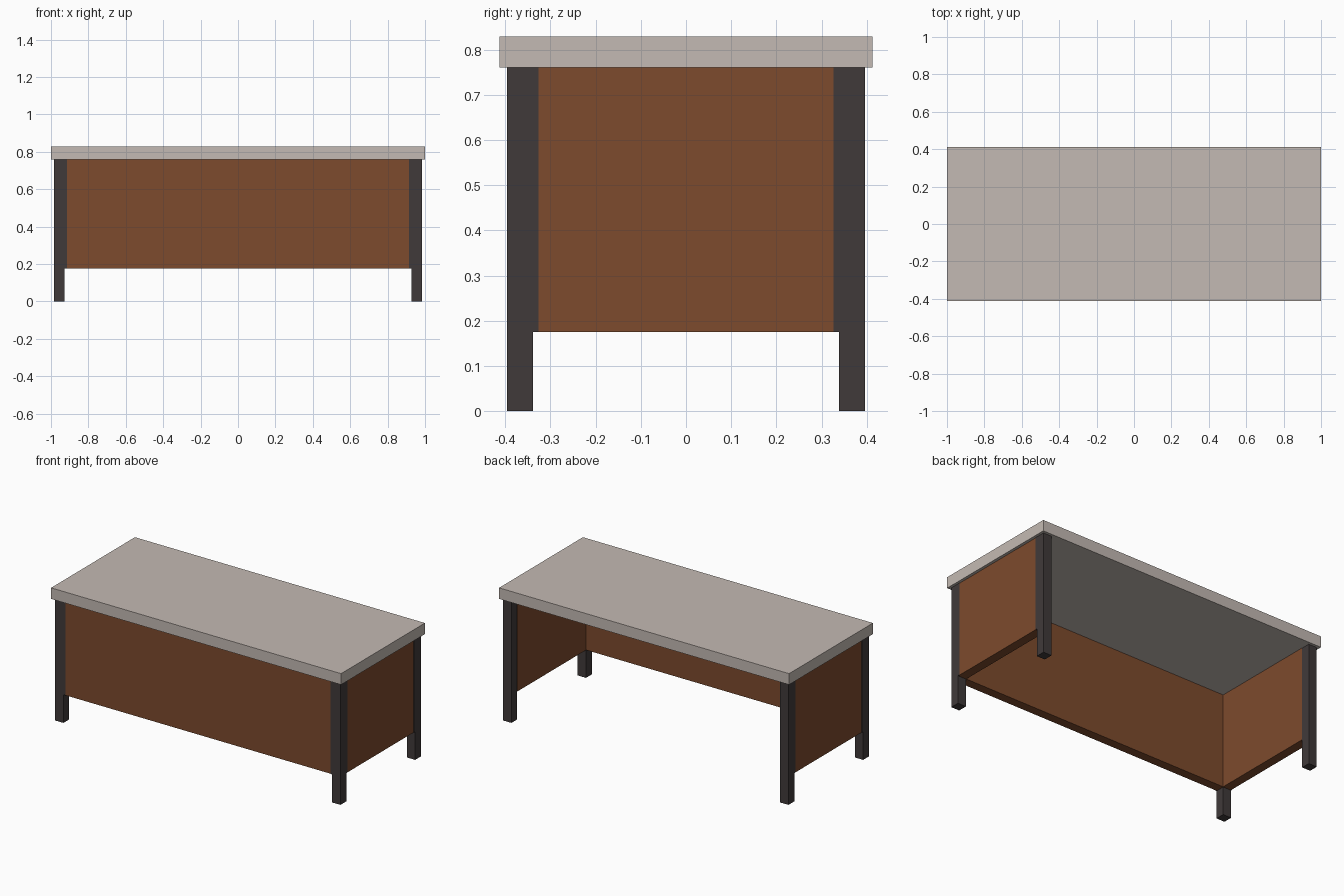
import bpy

if "Cube" in bpy.data.objects:
    bpy.data.objects.remove(bpy.data.objects["Cube"])


def material(name, rgb):
    m = bpy.data.materials.new(name)
    m.diffuse_color = (*rgb, 1.0)
    m.use_nodes = True
    m.node_tree.nodes["Principled BSDF"].inputs["Base Color"].default_value = m.diffuse_color
    return m


STONE = material("pale_taupe", (0.552, 0.491, 0.451))
WOOD = material("brown_wood", (0.205, 0.069, 0.026))
METAL = material("dark_grey", (0.051, 0.042, 0.042))


def box(name, lo, hi, mat):
    """Axis-aligned box between two corners."""
    bpy.ops.mesh.primitive_cube_add(
        size=1, location=[(a + b) / 2 for a, b in zip(lo, hi)])
    ob = bpy.context.object
    ob.name = name
    ob.scale = [b - a for a, b in zip(lo, hi)]
    bpy.ops.object.transform_apply(location=True, scale=True, rotation=True)
    ob.data.materials.append(mat)
    return ob


def mirror_x(ob):
    ob.modifiers.new("mirror", 'MIRROR').use_axis = (True, False, False)
    return ob


X, Y = 0.984, 0.396        # outer faces of the legs
W = 0.057                  # leg width
BAND = 0.07                # dark corner band width
Z0, Z1 = 0.175, 0.76       # panel bottom, underside of the top
E = 0.002                  # panel setback

# Desk top
box("desk_top", (-1, -0.413, Z1), (1, 0.413, 0.829), STONE)

# Legs and the dark bands beside them on the side panels
for label, s in (("front", -1), ("back", 1)):
    ya, yb = sorted((s * Y, s * (Y - W)))
    mirror_x(box(label + "_leg", (X - W, ya, 0), (X, yb, Z1), METAL))
    ya, yb = sorted((s * (Y - 0.03), s * (Y - BAND)))
    mirror_x(box(label + "_side_band", (X - 0.006, ya, Z0), (X, yb, Z1), METAL))

# Dark bands on the front panel
mirror_x(box("front_band", (X - BAND, -Y, Z0), (X - 0.03, -Y + 0.006, Z1), METAL))

# Wooden panels: front and both sides, back left open
box("front_panel", (-X + E, -Y + E, Z0), (X - E, -Y + W + E, Z1), WOOD)
mirror_x(box("side_panel", (X - W - E, -Y + W, Z0), (X - E, Y - W, Z1), WOOD))
